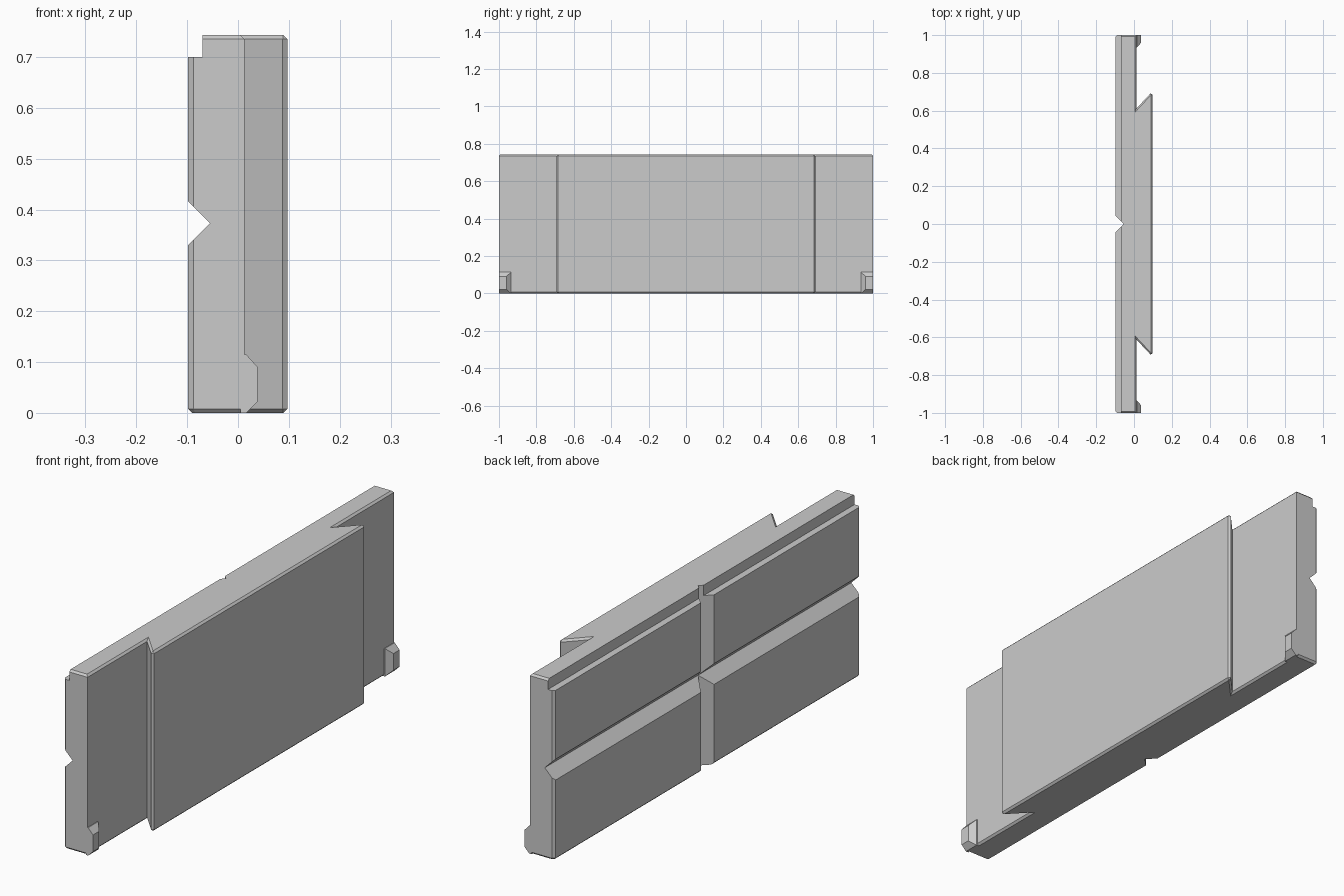
import bpy
import bmesh

if "Cube" in bpy.data.objects:
    bpy.data.objects.remove(bpy.data.objects["Cube"], do_unlink=True)

BACK, FACE, RAISED = -0.098, 0.013, 0.097
HEIGHT, EDGE = 0.743, 0.008

grey = bpy.data.materials.new("plain grey")
grey.use_nodes = True
colour = (0.6, 0.6, 0.6, 1)
grey.diffuse_color = colour
grey.node_tree.nodes["Principled BSDF"].inputs["Base Color"].default_value = colour


def add_object(name, bm):
    bmesh.ops.recalc_face_normals(bm, faces=bm.faces)
    mesh = bpy.data.meshes.new(name)
    bm.to_mesh(mesh)
    bm.free()
    mesh.materials.append(grey)
    obj = bpy.data.objects.new(name, mesh)
    bpy.context.collection.objects.link(obj)
    return obj


def prism(name, points, direction, rim=0):
    """Extrude a closed outline, optionally bevelling both end rims."""
    bm = bmesh.new()
    cap = bm.faces.new([bm.verts.new(p) for p in points])
    new = bmesh.ops.extrude_face_region(bm, geom=[cap], use_keep_orig=True)["geom"]
    bmesh.ops.translate(bm, vec=direction,
                        verts=[v for v in new if isinstance(v, bmesh.types.BMVert)])
    bmesh.ops.recalc_face_normals(bm, faces=bm.faces)
    if rim:
        edges = [e for e in bm.edges if abs(e.verts[0].co.z - e.verts[1].co.z) < 1e-5]
        bmesh.ops.bevel(bm, geom=edges, offset=rim, segments=1,
                        affect='EDGES', clamp_overlap=False)
    return add_object(name, bm)


def cut(target, cutter):
    mod = target.modifiers.new(cutter.name, 'BOOLEAN')
    mod.operation = 'DIFFERENCE'
    mod.solver = 'EXACT'
    mod.object = cutter
    cutter.hide_render = True
    cutter.hide_viewport = True
    cutter.hide_set(True)


# Panel with dovetailed raised front and bevelled rims
half = [(BACK, 0.99), (BACK + 0.01, 1), (FACE, 1), (FACE, 0.612),
        (RAISED - 0.009, 0.692), (RAISED, 0.685)]
outline = half + [(x, -y) for x, y in reversed(half)]
panel = prism("dovetail_panel", [(x, y, 0) for x, y in outline], (0, 0, HEIGHT), EDGE)

# Crossing V grooves in the back
DEPTH, OUT, MID = 0.043, 0.05, 0.373
reach = DEPTH + OUT
vee = [(BACK + DEPTH, 0), (BACK - OUT, reach), (BACK - OUT, -reach)]
cut(panel, prism("vertical_groove_cutter",
                 [(x, t, -0.1) for x, t in vee], (0, 0, 1)))
cut(panel, prism("horizontal_groove_cutter",
                 [(x, -1.1, MID + t) for x, t in vee], (0, 2.2, 0)))

# Step along the top back edge
step = [(BACK - 0.1, 0.7), (-0.07, 0.7), (-0.07, 0.9), (BACK - 0.1, 0.9)]
cut(panel, prism("top_step_cutter",
                 [(x, -1.1, z) for x, z in step], (0, 2.2, 0)))

# Tapered tabs at the lower front corners
for name, side in (("left_end_tab", 1), ("right_end_tab", -1)):
    bm = bmesh.new()
    rings = [(FACE - 0.008, 0.935, 0, 0.115), (FACE + 0.003, 0.935, 0, 0.115),
             (0.038, 0.96, 0.022, 0.091)]
    for x, inner, low, high in rings:
        for y in (inner, 1):
            for z in (low, high):
                bm.verts.new((x, side * y, z))
    bmesh.ops.convex_hull(bm, input=bm.verts)
    bmesh.ops.dissolve_limit(bm, angle_limit=0.01, verts=bm.verts, edges=bm.edges)
    add_object(name, bm)
